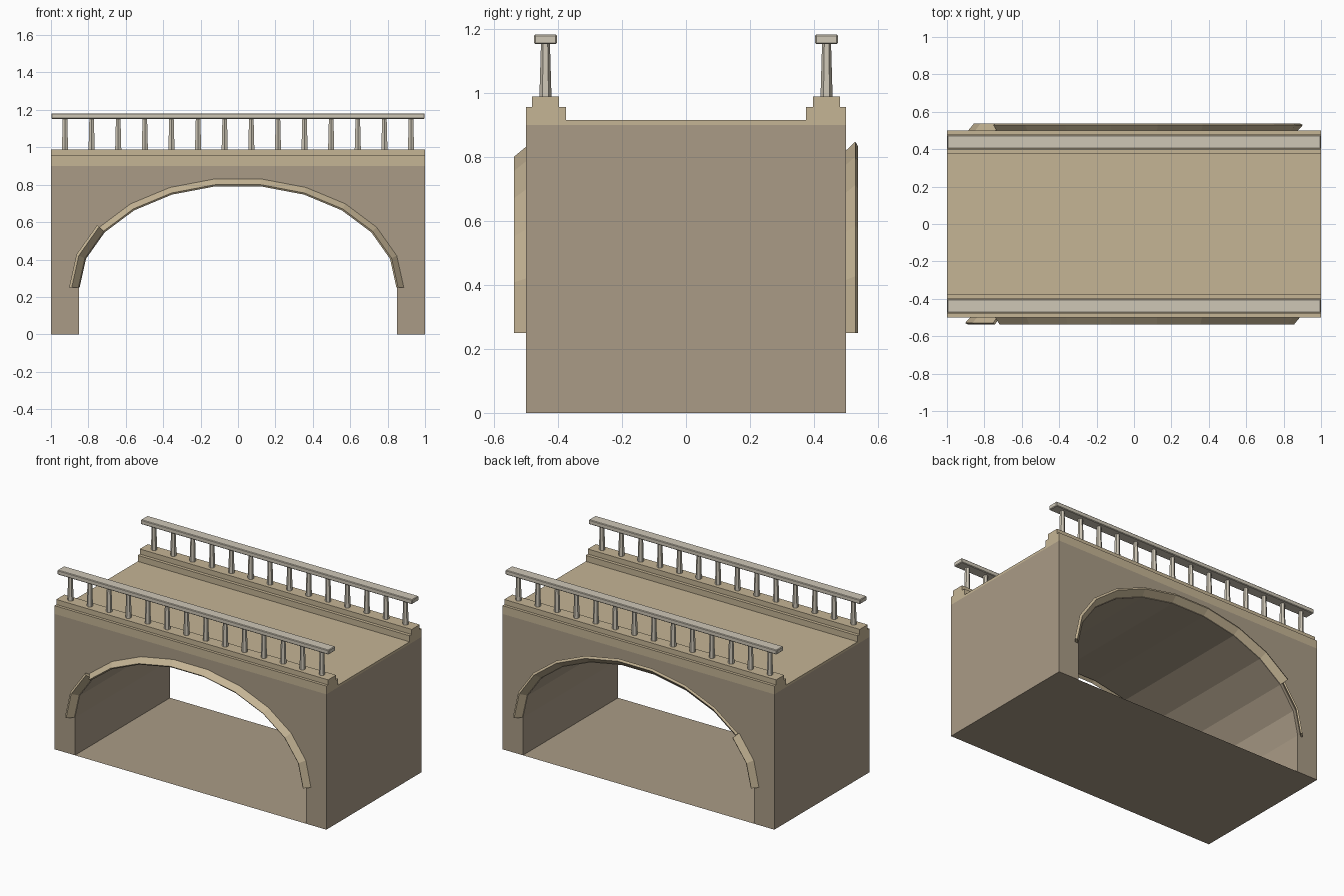
import bpy, bmesh
from math import sin, cos, pi

if "Cube" in bpy.data.objects:
    bpy.data.objects.remove(bpy.data.objects["Cube"])


def material(name, rgb):
    m = bpy.data.materials.new(name)
    m.diffuse_color = (*rgb, 1)
    m.use_nodes = True
    m.node_tree.nodes["Principled BSDF"].inputs["Base Color"].default_value = m.diffuse_color
    return m


STONE = material("wall_stone", (0.40, 0.33, 0.24))
SAND = material("sandstone", (0.56, 0.46, 0.30))
PALE = material("pale_stone", (0.62, 0.57, 0.47))


def finish(name, bm, mat):
    bmesh.ops.recalc_face_normals(bm, faces=bm.faces[:])
    me = bpy.data.meshes.new(name)
    bm.to_mesh(me)
    bm.free()
    me.materials.append(mat)
    ob = bpy.data.objects.new(name, me)
    bpy.context.collection.objects.link(ob)
    return ob


def extrude(name, pts, vec, mat):
    bm = bmesh.new()
    f = bm.faces.new([bm.verts.new(p) for p in pts])
    r = bmesh.ops.extrude_face_region(bm, geom=[f])
    vs = [g for g in r["geom"] if isinstance(g, bmesh.types.BMVert)]
    bmesh.ops.translate(bm, verts=vs, vec=vec)
    if f.is_valid and not any(len(e.link_faces) > 1 for e in f.edges):
        bm.faces.new(list(reversed(f.verts)))
    return finish(name, bm, mat)


def box(name, x, y0, y1, z0, z1, mat, bevel=0):
    pts = [(-x, y0, z0), (-x, y1, z0), (-x, y1, z1), (-x, y0, z1)]
    ob = extrude(name, pts, (2 * x, 0, 0), mat)
    if bevel:
        b = ob.modifiers.new("bevel", 'BEVEL')
        b.width = bevel
        b.segments = 1
    return ob


# Arch: eleven flat segments of a half ellipse
N, RX, RZ, SPRING = 11, 0.85, 0.55, 0.25


def arch(k, off=0.0):
    a = pi * k / N
    nx, nz = cos(a) / RX, sin(a) / RZ
    d = (nx * nx + nz * nz) ** 0.5
    return RX * cos(a) + off * nx / d, SPRING + RZ * sin(a) + off * nz / d


# Wall block with arched opening
outline = [(-1, 0), (-1, 0.9), (1, 0.9), (1, 0), (RX, 0)]
outline += [arch(k) for k in range(N + 1)] + [(-RX, 0)]
extrude("bridge_body", [(x, -0.5, z) for x, z in outline], (0, 1, 0), STONE)

# Thin floor below the arch
bm = bmesh.new()
bm.faces.new([bm.verts.new(p) for p in
              ((-RX, -0.5, 0), (RX, -0.5, 0), (RX, 0.5, 0), (-RX, 0.5, 0))])
finish("channel_floor", bm, STONE)

# Road deck
box("road_deck", 1, -0.376, 0.376, 0.9, 0.915, SAND)

# Slanted trim slabs: (distance out from wall, offset from arch)
LEAN_IN = [(-0.004, 0.04), (0.037, 0.006), (0.03, -0.003), (-0.004, 0.025)]
LEAN_OUT = [(-0.004, 0.0), (0.037, 0.039), (0.029, 0.053), (-0.004, 0.022)]


def trim(name, side, profile, k0, k1):
    bm = bmesh.new()
    rings = []
    for k in range(k0, k1 + 1):
        ring = []
        for out, off in profile:
            x, z = arch(k, off)
            ring.append(bm.verts.new((x, side * (0.5 + out), z)))
        rings.append(ring)
    for a, b in zip(rings, rings[1:]):
        for i in range(4):
            j = (i + 1) % 4
            bm.faces.new((a[i], a[j], b[j], b[i]))
    bm.faces.new(rings[0])
    bm.faces.new(rings[-1])
    finish(name, bm, SAND)


trim("front_arch_trim", -1, LEAN_IN, 0, N - 2)
trim("front_arch_trim_end", -1, LEAN_OUT, N - 2, N)
trim("back_arch_trim", 1, LEAN_OUT, 0, N - 2)
trim("back_arch_trim_end", 1, LEAN_IN, N - 2, N)

# Stepped kerbs, balusters and handrails on both sides
for side, label in ((-1, "front"), (1, "back")):
    def strip(name, a, b, z0, z1, x, mat, bevel=0):
        y0, y1 = sorted((side * a, side * b))
        box(f"{label}_{name}", x, y0, y1, z0, z1, mat, bevel)

    strip("kerb", 0.375, 0.5, 0.9, 0.955, 1, SAND)
    strip("kerb_step", 0.397, 0.481, 0.955, 0.989, 1, SAND)
    strip("handrail", 0.403, 0.474, 1.152, 1.182, 0.998, PALE, 0.004)

    bm = bmesh.new()
    for i in range(14):
        r = bmesh.ops.create_cone(bm, cap_ends=True, segments=6,
                                  radius1=0.019, radius2=0.014, depth=0.17)
        bmesh.ops.translate(bm, verts=r["verts"],
                            vec=(-0.925 + i * 1.85 / 13, side * 0.439, 1.07))
    finish(f"{label}_balusters", bm, PALE)
